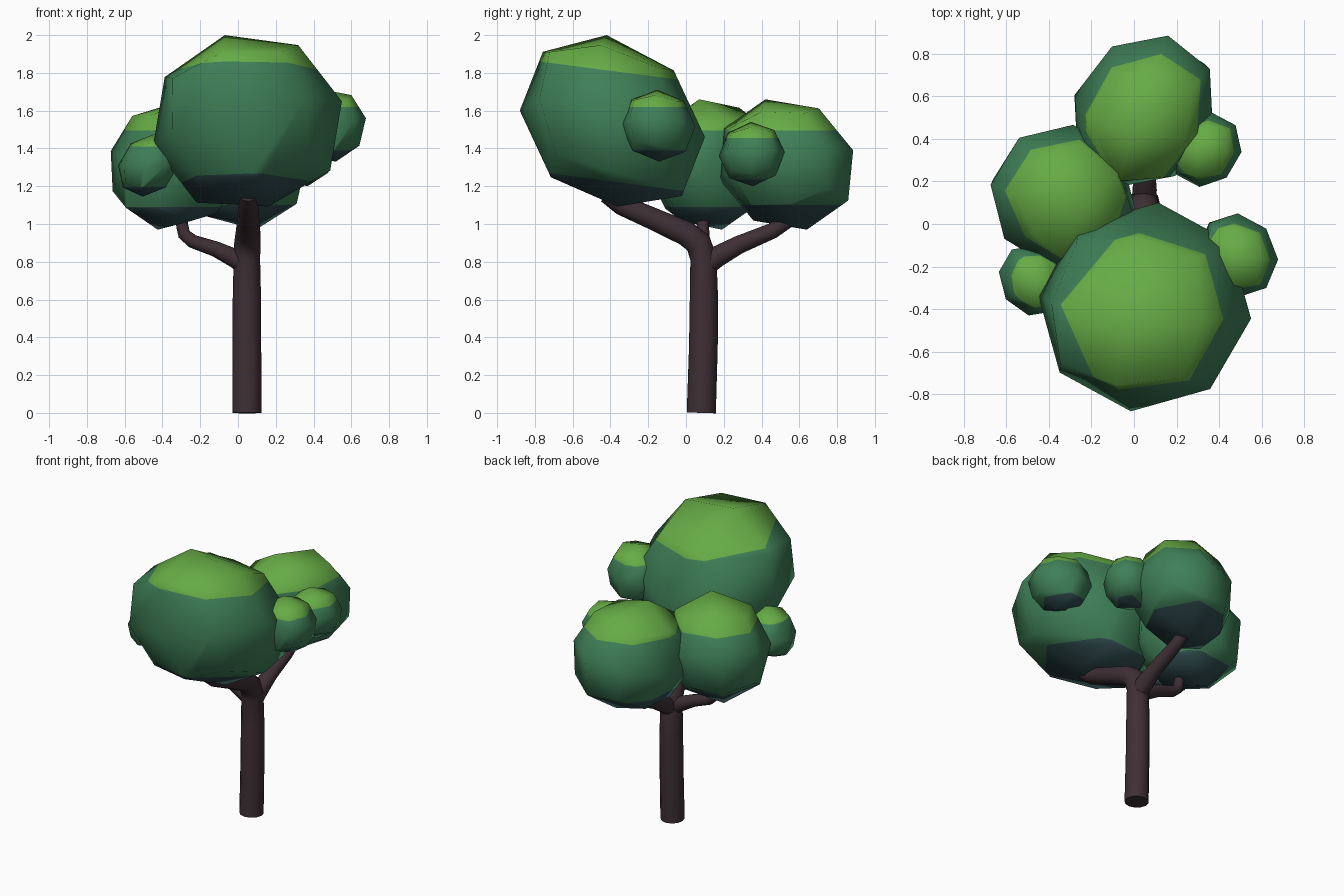
import bpy, bmesh, math
from mathutils import Vector


def material(name, rgb):
    m = bpy.data.materials.new(name)
    m.diffuse_color = (*rgb, 1)
    return m


BARK = material("dark_bark", (0.049, 0.029, 0.036))
GREENS = [material("shadow_teal", (0.031, 0.074, 0.082)),
          material("leaf_green", (0.049, 0.212, 0.095)),
          material("light_leaf_green", (0.133, 0.408, 0.060))]


def foliage(name, centre, ax, ay, az, dark_z, light_z, slope=0.0, bottom=1.0):
    """Rounded cube clump on three leaning axes, cut into three colour bands."""
    bm = bmesh.new()
    bmesh.ops.create_cube(bm, size=2)
    bmesh.ops.subdivide_edges(bm, edges=bm.edges[:], cuts=1, use_grid_fill=True)
    c0 = Vector(centre)
    for v in bm.verts:
        n = v.co.normalized()
        if n.z < -0.9:
            n *= bottom
        v.co = c0 + Vector(ax) * n.x + Vector(ay) * n.y + Vector(az) * n.z
    # colour bands
    normal = Vector((0, slope, 1))
    points = [Vector((c0.x, c0.y, z)) for z in (dark_z, light_z)]
    for p in points:
        bmesh.ops.bisect_plane(bm, geom=bm.verts[:] + bm.edges[:] + bm.faces[:],
                               plane_co=p, plane_no=normal)
    for f in bm.faces:
        c = f.calc_center_median()
        f.material_index = sum((c - p).dot(normal) > 0 for p in points)
        f.smooth = True
    me = bpy.data.meshes.new(name)
    bm.to_mesh(me)
    bm.free()
    for m in GREENS:
        me.materials.append(m)
    bpy.context.collection.objects.link(bpy.data.objects.new(name, me))


def limb(name, pts):
    """Round tube along (x, y, z, radius) points."""
    cu = bpy.data.curves.new(name, 'CURVE')
    cu.dimensions = '3D'
    cu.bevel_depth = 1
    cu.bevel_resolution = 4
    cu.use_fill_caps = True
    sp = cu.splines.new('POLY')
    sp.points.add(len(pts) - 1)
    for p, (x, y, z, r) in zip(sp.points, pts):
        p.co = (x, y, z, 1)
        p.radius = r
    sp.use_smooth = True
    cu.materials.append(BARK)
    bpy.context.collection.objects.link(bpy.data.objects.new(name, cu))


# Trunk running into the thick front branch
limb("trunk", [(0.047, 0.081, 0, 0.077), (0.047, 0.092, 0.35, 0.076),
               (0.047, 0.095, 0.6, 0.075), (0.047, 0.092, 0.82, 0.070),
               (0.05, 0.065, 0.90, 0.070), (0.053, 0.0, 0.95, 0.066),
               (0.055, -0.18, 1.03, 0.058), (0.055, -0.34, 1.10, 0.054),
               (0.055, -0.42, 1.16, 0.05)])
# Back and left branches
limb("back_branch", [(0.05, 0.07, 0.75, 0.055), (0.05, 0.16, 0.825, 0.057),
                     (0.05, 0.28, 0.89, 0.048), (0.05, 0.46, 0.965, 0.042),
                     (0.05, 0.53, 1.01, 0.04), (0.05, 0.55, 1.08, 0.035)])
limb("left_branch", [(0.06, 0.09, 0.765, 0.05), (-0.02, 0.09, 0.82, 0.05),
                     (-0.12, 0.09, 0.868, 0.041), (-0.24, 0.09, 0.908, 0.036),
                     (-0.285, 0.09, 0.945, 0.034), (-0.295, 0.09, 0.99, 0.032),
                     (-0.305, 0.09, 1.08, 0.03)])

# Large clumps
foliage("front_foliage", (0.05, -0.39, 1.53), (0.50, -0.055, 0.12), (0.065, 0.49, -0.07),
        (-0.12, -0.03, 0.47), 1.225, 1.81, 0.13, 0.93)
foliage("left_foliage", (-0.335, 0.13, 1.315), (-0.205, 0.275, 0.08), (-0.274, -0.2, 0.02),
        (0.09, -0.06, 0.345), 1.09, 1.495)
foliage("back_foliage", (0.045, 0.53, 1.315), (0.325, -0.075, 0.05), (0.115, 0.355, 0.075),
        (-0.05, -0.11, 0.345), 1.10, 1.495)
# Small clumps
foliage("small_right_foliage", (0.487, -0.147, 1.52), (0.19, -0.02, 0.04), (0.0, 0.197, -0.005),
        (-0.03, -0.005, 0.19), 1.39, 1.62)
foliage("small_back_foliage", (0.338, 0.348, 1.37), (0.167, -0.01, 0.03), (0.03, 0.174, 0.01),
        (-0.03, -0.005, 0.17), 1.235, 1.455)
foliage("small_left_foliage", (-0.475, -0.265, 1.31), (0.16, -0.04, 0.0), (0.02, 0.165, 0.0),
        (0.03, -0.01, 0.165), 1.195, 1.41)
